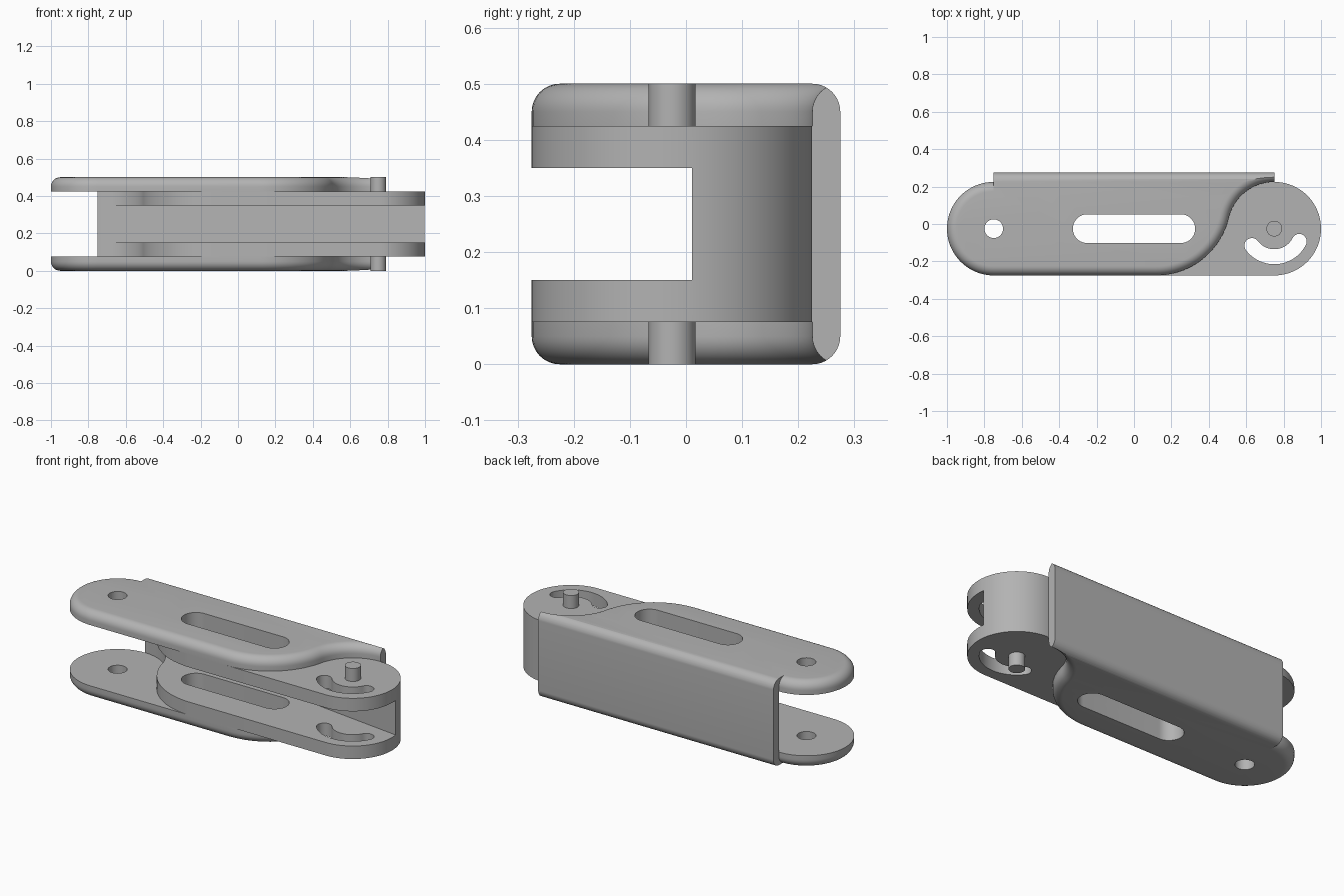
import bpy, bmesh
from math import sin, cos, pi, radians, atan2, hypot, sqrt

cube = bpy.data.objects.get("Cube")
if cube:
    bpy.data.objects.remove(cube, do_unlink=True)

grey = bpy.data.materials.new("plain_grey")
grey.use_nodes = True
grey.diffuse_color = (0.45, 0.45, 0.45, 1)
grey.node_tree.nodes["Principled BSDF"].inputs["Base Color"].default_value = (0.45, 0.45, 0.45, 1)

PIVOT_X, MID_Y, END_R = 0.75, -0.025, 0.25
BACK, WEB, HEIGHT, PLATE = 0.275, 0.225, 0.5, 0.075
FILLET, BEND_R = 0.05, 0.4


def loft(name, rings):
    """Closed solid through matching rings of points."""
    bm = bmesh.new()
    loops = [[bm.verts.new(p) for p in ring] for ring in rings]
    n = len(loops[0])
    for a, b in zip(loops, loops[1:]):
        for i in range(n):
            bm.faces.new((a[i], a[(i + 1) % n], b[(i + 1) % n], b[i]))
    bm.faces.new(loops[0])
    bm.faces.new(loops[-1])
    bmesh.ops.recalc_face_normals(bm, faces=bm.faces)
    mesh = bpy.data.meshes.new(name)
    bm.to_mesh(mesh)
    bm.free()
    mesh.materials.append(grey)
    obj = bpy.data.objects.new(name, mesh)
    bpy.context.collection.objects.link(obj)
    return obj


def prism(name, pts, z0, z1):
    return loft(name, [[(x, y, z) for x, y in pts] for z in (z0, z1)])


def arc(cx, cy, r, a0, a1, n=24):
    steps = [a0 + (a1 - a0) * i / n for i in range(n + 1)]
    return [(cx + r * cos(a), cy + r * sin(a)) for a in steps]


def boolean(obj, tool, operation="DIFFERENCE"):
    mod = obj.modifiers.new("cut", "BOOLEAN")
    mod.object, mod.operation, mod.solver = tool, operation, "EXACT"
    bpy.context.view_layer.objects.active = obj
    bpy.ops.object.modifier_apply(modifier=mod.name)
    bpy.data.objects.remove(tool, do_unlink=True)


def smooth(obj):
    bpy.ops.object.select_all(action="DESELECT")
    obj.select_set(True)
    bpy.context.view_layer.objects.active = obj
    bpy.ops.object.shade_smooth_by_angle(angle=radians(30))


def outline(inset):
    """Round end, S-shaped front edge, and an open back; inset along normals."""
    bend_x, bend_y = PIVOT_X - sqrt(BEND_R), -BACK + BEND_R
    turn = atan2(MID_Y - bend_y, PIVOT_X - bend_x)
    pts = arc(-PIVOT_X, MID_Y, END_R - inset, pi / 2, 3 * pi / 2, 40)
    pts += arc(bend_x, bend_y, BEND_R - inset, -pi / 2, turn)
    pts += arc(PIVOT_X, MID_Y, END_R + inset, turn + pi, pi / 2)[1:]
    return pts


def long_slot():
    x, r = 0.25, 0.077
    pts = arc(x, MID_Y, r, -pi / 2, pi / 2) + arc(-x, MID_Y, r, pi / 2, 3 * pi / 2)
    return prism("slot_cutter", pts, -1, 1)


# Outer channel: filleted outline, limited by a rounded back profile
rings = []
steps = [i * pi / 16 for i in range(9)]
for a in steps:
    inset, z = FILLET * (1 - sin(a)), FILLET * (1 - cos(a))
    pts = outline(inset) + [(PIVOT_X, 0.4), (-PIVOT_X, 0.4)]
    rings.append([(x, y, z) for x, y in pts])
rings += [[(x, y, HEIGHT - z) for x, y, z in ring] for ring in reversed(rings)]
outer = loft("outer_channel", rings)

edge = BACK - FILLET
profile = [(-0.6, -0.1), (-0.6, HEIGHT + 0.1), (0, HEIGHT + 0.1), (0, HEIGHT)]
profile += arc(edge, HEIGHT - FILLET, FILLET, pi / 2, 0, 10)
profile += arc(edge, FILLET, FILLET, 0, -pi / 2, 10) + [(0, 0), (0, -0.1)]
boolean(outer, loft("profile_tool", [[(x, y, z) for y, z in profile] for x in (-1.2, 1.2)]),
        "INTERSECT")
gap = [(-1.2, -0.6), (1.2, -0.6), (1.2, WEB), (-1.2, WEB)]
boolean(outer, prism("gap_cutter", gap, PLATE, HEIGHT - PLATE))
boolean(outer, prism("hole_cutter", arc(-PIVOT_X, MID_Y, 0.05, 0, 2 * pi, 32)[:-1], -1, 1))
boolean(outer, long_slot())
smooth(outer)

# Inner arm: the mirrored outline with square edges, hollow towards the front
inner = prism("inner_arm", [(-x, y) for x, y in outline(0)], PLATE, HEIGHT - PLATE)
hollow = [(-0.69, 0.218), (1.0, 0.01), (1.2, 0.01), (1.2, -0.6), (-0.69, -0.6)]
boolean(inner, prism("hollow_cutter", hollow, 2 * PLATE, HEIGHT - 2 * PLATE))
boolean(inner, long_slot())

# Curved guide slot around the pivot
r, w, a0, a1 = 0.15, 0.04, radians(217), radians(333)
kidney = arc(PIVOT_X, MID_Y, r + w, a0, a1)
kidney += arc(PIVOT_X + r * cos(a1), MID_Y + r * sin(a1), w, a1, a1 + pi, 12)[1:]
kidney += arc(PIVOT_X, MID_Y, r - w, a1, a0)[1:]
kidney += arc(PIVOT_X + r * cos(a0), MID_Y + r * sin(a0), w, a0 + pi, a0 + 2 * pi, 12)[1:-1]
boolean(inner, prism("guide_cutter", kidney, -1, 1))
smooth(inner)

# Pivot pins above and below the inner arm
for name, z in (("lower_pin", 0), ("upper_pin", HEIGHT - PLATE)):
    pin = prism(name, arc(PIVOT_X, MID_Y, 0.042, 0, 2 * pi, 32)[:-1], z, z + PLATE)
    smooth(pin)
